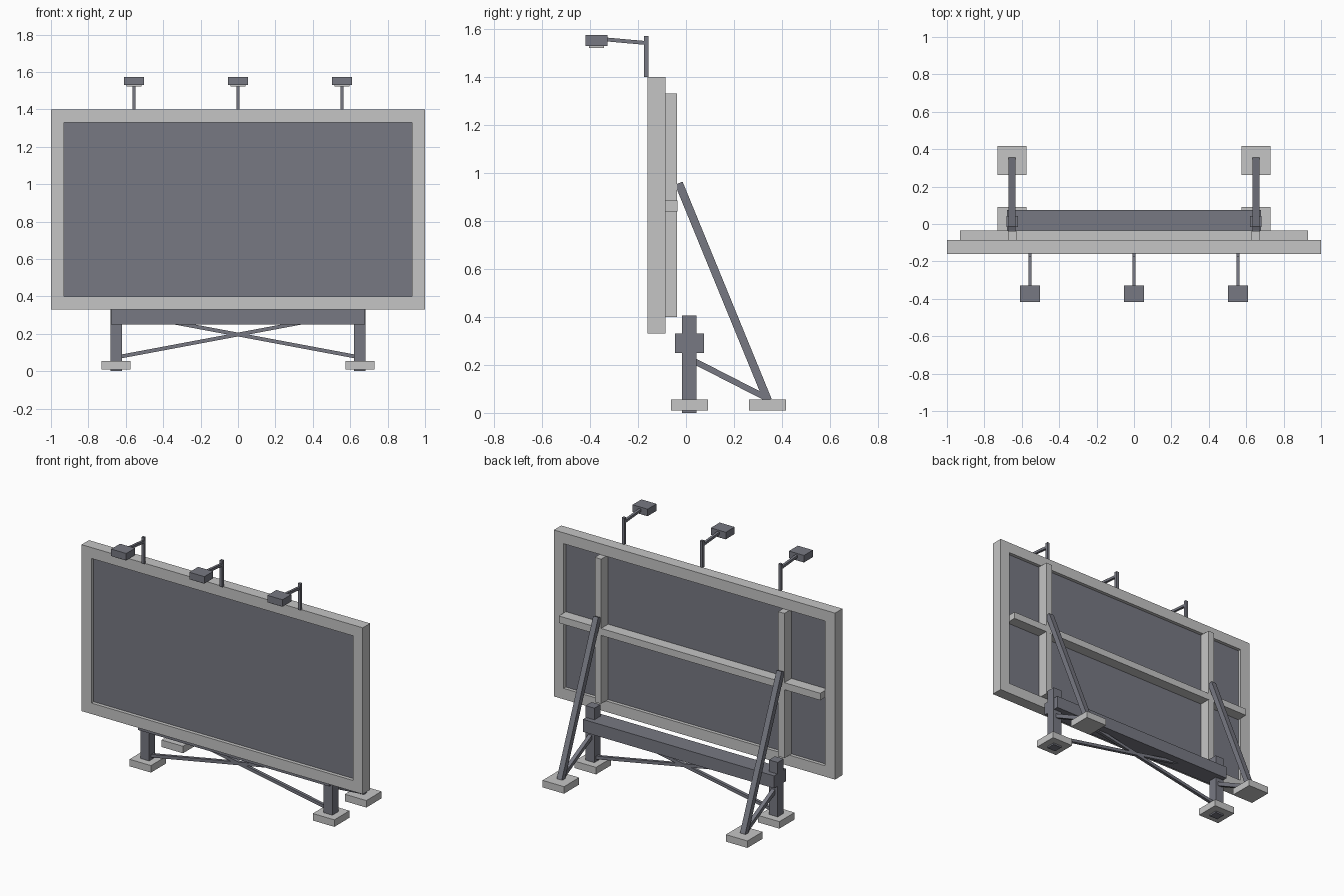
import bpy, bmesh
from mathutils import Vector, Matrix

if "Cube" in bpy.data.objects:
    bpy.data.objects.remove(bpy.data.objects["Cube"])


def material(name, rgb):
    m = bpy.data.materials.new(name)
    m.diffuse_color = (*rgb, 1)
    m.use_nodes = True
    m.node_tree.nodes["Principled BSDF"].inputs["Base Color"].default_value = m.diffuse_color
    return m


DARK = material("dark steel grey", (0.185, 0.19, 0.225))
LIGHT = material("light grey", (0.56, 0.56, 0.56))


def finish(name, bm, mat):
    bmesh.ops.recalc_face_normals(bm, faces=bm.faces)
    me = bpy.data.meshes.new(name)
    bm.to_mesh(me)
    bm.free()
    me.materials.append(mat)
    ob = bpy.data.objects.new(name, me)
    bpy.context.collection.objects.link(ob)
    return ob


def box(name, x, y, z, mat):
    """Box from (min, max) pairs on each axis."""
    bm = bmesh.new()
    size = [b - a for a, b in (x, y, z)]
    mid = [(a + b) / 2 for a, b in (x, y, z)]
    bmesh.ops.create_cube(bm, size=1, matrix=Matrix.Translation(mid) @ Matrix.Diagonal((*size, 1)))
    return finish(name, bm, mat)


def bar(name, a, b, w, t, mat, side):
    """Rectangular bar from a to b; w is measured along the side axis."""
    a, b, s = Vector(a), Vector(b), Vector(side)
    d = (b - a).normalized()
    u = d.cross(s).normalized()
    m = Matrix((s * w, u * t, b - a)).transposed().to_4x4()
    bm = bmesh.new()
    bmesh.ops.create_cube(bm, size=1, matrix=Matrix.Translation((a + b) / 2) @ m)
    return finish(name, bm, mat)


def around(c, w):
    return (c - w / 2, c + w / 2)


# Sign frame: rectangular ring extruded in depth
bm = bmesh.new()
rings = []
for y in (-0.161, -0.086):
    for x, z0, z1 in ((1.0, 0.33, 1.40), (0.93, 0.40, 1.33)):
        rings.append([bm.verts.new(p) for p in ((-x, y, z0), (x, y, z0), (x, y, z1), (-x, y, z1))])
fo, fi, bo, bi = rings
for r, s in ((fo, fi), (bo, bi), (fo, bo), (fi, bi)):
    for i in range(4):
        j = (i + 1) % 4
        bm.faces.new((r[i], r[j], s[j], s[i]))
finish("sign_frame", bm, LIGHT)

# Recessed display panel
box("display_panel", (-0.93, 0.93), (-0.138, -0.108), (0.40, 1.33), DARK)

# Back rail and cross beam
box("back_rail", (-0.93, 0.93), (-0.11, -0.036), (0.84, 0.885), LIGHT)
box("cross_beam", (-0.68, 0.68), (-0.045, 0.076), (0.25, 0.33), DARK)

for s, tag in ((-1, "left"), (1, "right")):
    x = 0.652 * s
    # Vertical stringers behind the panel
    box("stringer_" + tag, around(x, 0.045), (-0.11, -0.0365), (0.40, 1.33), LIGHT)
    # Posts and footings
    box("post_" + tag, around(x, 0.062), (-0.016, 0.044), (0, 0.405), DARK)
    box("front_footing_" + tag, around(x, 0.153), (-0.062, 0.092), (0.01, 0.055), LIGHT)
    box("rear_footing_" + tag, around(x, 0.153), (0.263, 0.417), (0.01, 0.055), LIGHT)
    # Rear struts and short ties
    bar("rear_strut_" + tag, (x, 0.341, 0.052), (x, -0.03, 0.957), 0.036, 0.034, DARK, (1, 0, 0))
    bar("strut_tie_" + tag, (x, 0.03, 0.218), (x, 0.335, 0.062), 0.025, 0.025, DARK, (1, 0, 0))
    # Diagonal cross braces between the posts
    bar("cross_brace_" + tag, (0.64 * s, 0.015, 0.076), (-0.64 * s, 0.015, 0.316),
        0.02, 0.02, DARK, (0, 1, 0))

# Lamps along the top edge
for x, tag in ((-0.556, "left"), (0, "middle"), (0.556, "right")):
    box("lamp_pole_" + tag, around(x, 0.018), (-0.174, -0.156), (1.40, 1.57), DARK)
    bar("lamp_arm_" + tag, (x, -0.165, 1.541), (x, -0.345, 1.557), 0.016, 0.016, DARK, (1, 0, 0))
    box("lamp_head_" + tag, around(x, 0.107), (-0.418, -0.328), (1.529, 1.574), DARK)
    box("lamp_lens_" + tag, around(x, 0.08), (-0.405, -0.341), (1.521, 1.53), LIGHT)
